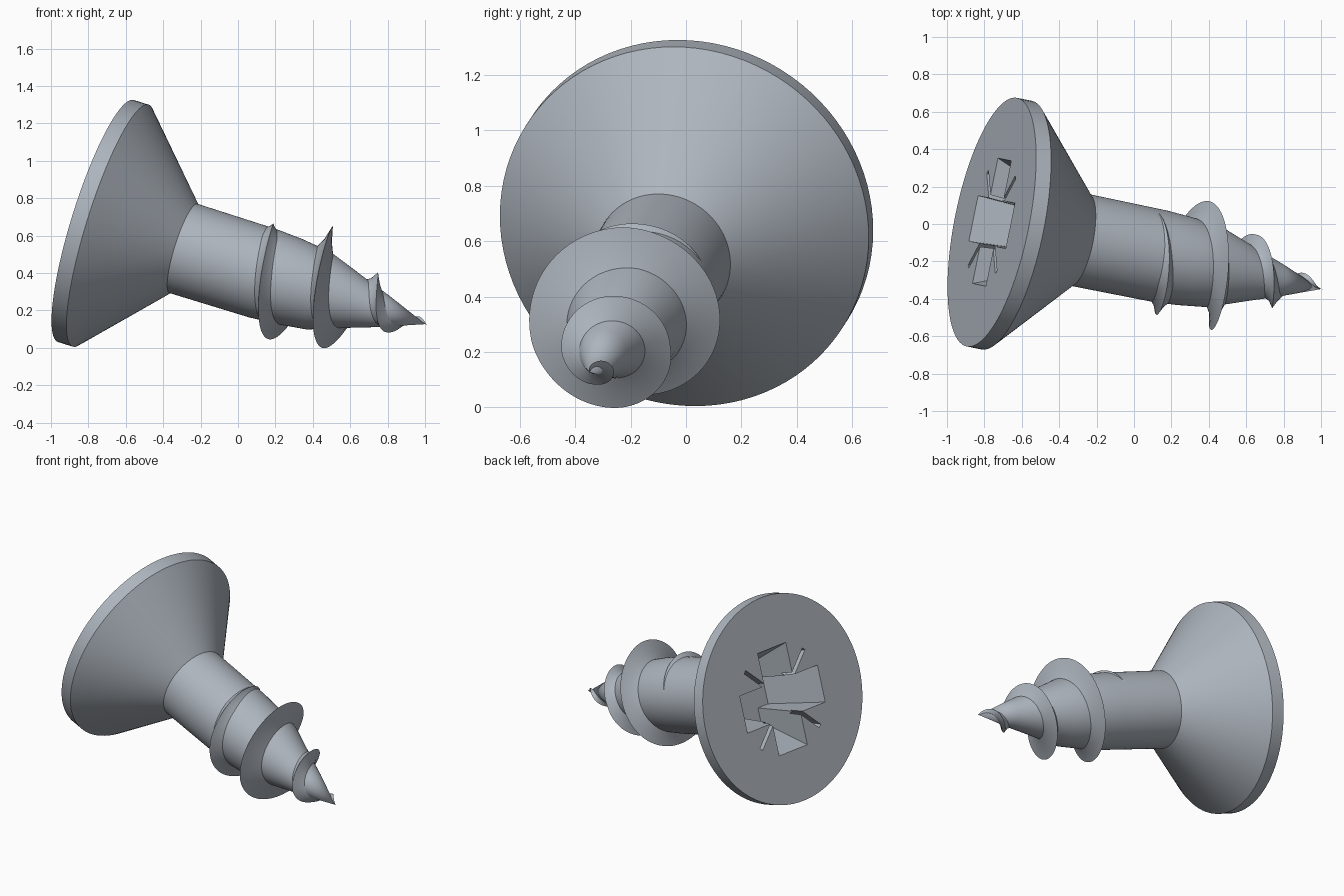
import bpy, bmesh, math
from mathutils import Matrix, Vector

cube = bpy.data.objects.get("Cube")
if cube:
    bpy.data.objects.remove(cube, do_unlink=True)

# Steel material
steel = bpy.data.materials.new("steel_grey")
steel.use_nodes = True
colour = (0.42, 0.46, 0.51, 1)
steel.diffuse_color = colour
steel.node_tree.nodes["Principled BSDF"].inputs["Base Color"].default_value = colour

# Screw frame: local z runs from the head face to the tip, local y points up
axis = Vector((0.936, -0.19, -0.293)).normalized()
side = Vector((0, 0, 1)).cross(axis).normalized()
frame = Matrix((side, axis.cross(side), axis)).transposed().to_4x4()
frame.translation = (-0.76, 0.01, 0.678)


def add_object(name, bm, smooth=30):
    bmesh.ops.recalc_face_normals(bm, faces=bm.faces)
    mesh = bpy.data.meshes.new(name)
    bm.to_mesh(mesh)
    bm.free()
    mesh.materials.append(steel)
    obj = bpy.data.objects.new(name, mesh)
    bpy.context.collection.objects.link(obj)
    obj.matrix_world = frame
    if smooth:
        shade(obj, smooth)
    return obj


def shade(obj, angle):
    bpy.ops.object.select_all(action='DESELECT')
    obj.select_set(True)
    bpy.context.view_layer.objects.active = obj
    bpy.ops.object.shade_smooth_by_angle(angle=math.radians(angle))


def lookup(table, t):
    """Linear interpolation in a list of (t, value) pairs."""
    for (t0, v0), (t1, v1) in zip(table, table[1:]):
        if t <= t1:
            return v0 + (v1 - v0) * max(0, t - t0) / (t1 - t0)
    return table[-1][1]


def lathe(name, profile, sides=96):
    bm = bmesh.new()
    verts = [bm.verts.new((r, 0, t)) for t, r in profile]
    edges = [bm.edges.new(pair) for pair in zip(verts, verts[1:])]
    bmesh.ops.spin(bm, geom=verts + edges, cent=(0, 0, 0), axis=(0, 0, 1),
                   angle=math.tau, steps=sides)
    bmesh.ops.remove_doubles(bm, verts=bm.verts, dist=0.0001)
    return add_object(name, bm)


def tapered_box(bm, top, bottom, depth, centre=0, turn=0):
    """Box sunk into the head, with half sizes at the mouth and at the floor."""
    made = bmesh.ops.create_cube(bm, size=2)["verts"]
    for v in made:
        half = bottom if v.co.z > 0 else top
        v.co = (v.co.x * half[0] + centre, v.co.y * half[1],
                depth if v.co.z > 0 else -0.02)
    bmesh.ops.rotate(bm, verts=made, cent=(0, 0, 0),
                     matrix=Matrix.Rotation(turn, 3, 'Z'))


def cut(target, name, boxes):
    bm = bmesh.new()
    for box in boxes:
        tapered_box(bm, **box)
    cutter = add_object(name, bm, smooth=0)
    cutter.hide_render = True
    mod = target.modifiers.new(name, 'BOOLEAN')
    mod.object, mod.operation, mod.solver = cutter, 'DIFFERENCE', 'EXACT'
    mod.use_self = True
    bpy.context.view_layer.objects.active = target
    bpy.ops.object.modifier_apply(modifier=mod.name)
    bpy.data.objects.remove(cutter, do_unlink=True)


# Countersunk head and tapering shank
shank = [(0.5, 0.25), (0.95, 0.247), (1.1, 0.238), (1.27, 0.217),
         (1.49, 0.14), (1.64, 0.09), (1.88, 0)]
body = lathe("head_and_shank", [(0, 0), (0, 0.678), (0.085, 0.678)] + shank)

# Cross recess, then a thin slit in each corner
cut(body, "cross_recess", [
    dict(top=(0.35, 0.125), bottom=(0.19, 0.1), depth=0.38),
    dict(top=(0.125, 0.35), bottom=(0.1, 0.19), depth=0.38)])
cut(body, "corner_slits", [
    dict(top=(0.11, 0.013), bottom=(0.06, 0.01), depth=0.2, centre=0.26,
         turn=math.pi / 4 + math.pi / 2 * i) for i in range(4)])
shade(body, 30)

# Single spiral thread with a sharp crest
crest = [(0.85, 0.24), (0.92, 0.265), (1.006, 0.31), (1.097, 0.33), (1.24, 0.352),
         (1.33, 0.328), (1.4, 0.28), (1.47, 0.217), (1.55, 0.187),
         (1.635, 0.15), (1.7, 0.103), (1.77, 0.07), (1.87, 0.015)]
START, END, PITCH, STEPS = 0.85, 1.87, 0.312, 320
bm = bmesh.new()
rows = []
for i in range(STEPS + 1):
    t = START + (END - START) * i / STEPS
    turn = math.pi / 2 + math.tau * (t - 0.93) / PITCH
    tip = lookup(crest, t)
    height = max(0.004, tip - lookup(shank, t))
    width = min(0.05, 0.01 + height)
    row = []
    for across, rise in ((-1, 0), (-0.45, 0.4), (0, 1), (0.45, 0.4), (1, 0)):
        pos = t + across * width
        base = max(0, lookup(shank, pos) - 0.006)
        r = base + (tip - base) * rise
        row.append(bm.verts.new((r * math.cos(turn), r * math.sin(turn), pos)))
    rows.append(row)
for a, b in zip(rows, rows[1:]):
    for j in range(len(a)):
        k = (j + 1) % len(a)
        bm.faces.new((a[j], a[k], b[k], b[j]))
bm.faces.new(rows[0])
bm.faces.new(rows[-1])
add_object("spiral_thread", bm, smooth=40)
